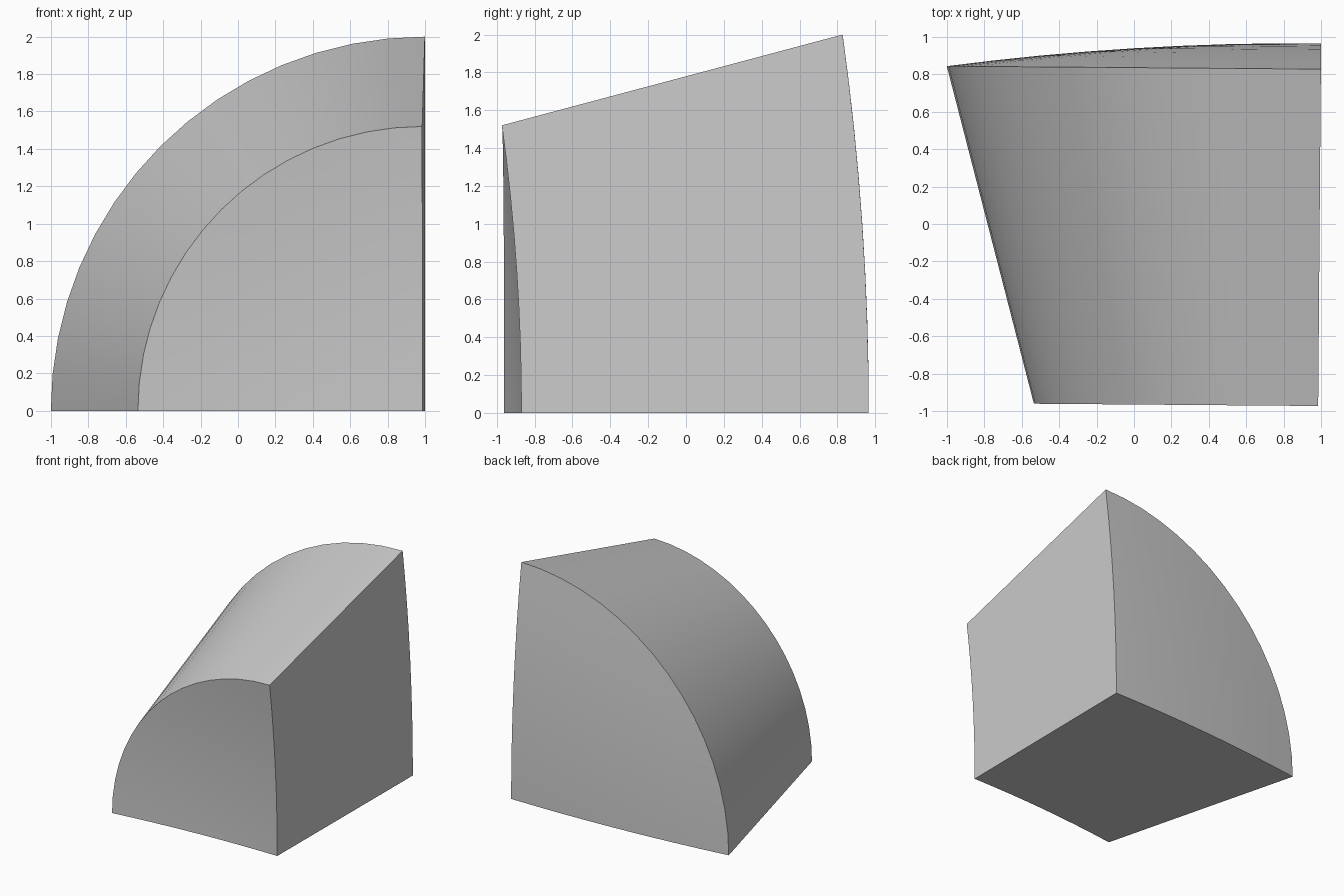
import bpy, bmesh, math
from mathutils import Matrix

cube = bpy.data.objects.get("Cube")
if cube:
    bpy.data.objects.remove(cube, do_unlink=True)

# Plain grey material
grey = bpy.data.materials.new("plain grey")
grey.use_nodes = True
grey.diffuse_color = (0.6, 0.6, 0.6, 1)
grey.node_tree.nodes["Principled BSDF"].inputs["Base Color"].default_value = (0.6, 0.6, 0.6, 1)

STEPS = 16      # divisions round the quarter turn
CAP_STEPS = 8   # divisions from the axis to each rim


def dome(radius, axis_y, rim_y):
    """Shallow spherical arc from the axis to the rim, as (radius, y) pairs."""
    sag = axis_y - rim_y
    ball = (radius ** 2 + sag ** 2) / (2 * sag)
    rs = [radius * i / CAP_STEPS for i in range(CAP_STEPS + 1)]
    return [(r, axis_y - ball + math.sqrt(ball ** 2 - r ** 2)) for r in rs]


# Half profile: concave front cap, straight sloping side, convex back cap
profile = dome(1.52, -0.87, -0.973) + dome(2.0, 0.966, 0.828)[::-1]

# Sweep the profile a quarter turn round the y axis
bm = bmesh.new()
front_pole = bm.verts.new((0, profile[0][1], 0))
back_pole = bm.verts.new((0, profile[-1][1], 0))
rings = []
for s in range(STEPS + 1):
    a = math.pi / 2 * s / STEPS
    ring = [bm.verts.new((-r * math.cos(a), y, r * math.sin(a))) for r, y in profile[1:-1]]
    rings.append([front_pole] + ring + [back_pole])
for this, other in zip(rings, rings[1:]):
    for i in range(len(profile) - 1):
        corners = [this[i], this[i + 1], other[i + 1], other[i]]
        bm.faces.new(list(dict.fromkeys(corners))).smooth = True

# Flat base and flat side close the wedge
bm.faces.new(rings[0])
bm.faces.new(rings[-1])
bmesh.ops.recalc_face_normals(bm, faces=bm.faces)

# The block is turned very slightly about the vertical
bm.transform(Matrix.Translation((0.9925, 0, 0)) @ Matrix.Rotation(-0.008, 4, "Z"))

mesh = bpy.data.meshes.new("quarter_cone_block")
bm.to_mesh(mesh)
bm.free()
mesh.materials.append(grey)
block = bpy.data.objects.new("quarter_cone_block", mesh)
bpy.context.collection.objects.link(block)
bpy.ops.object.select_all(action="DESELECT")
block.select_set(True)
bpy.context.view_layer.objects.active = block
bpy.ops.object.shade_smooth_by_angle(angle=math.radians(30))
